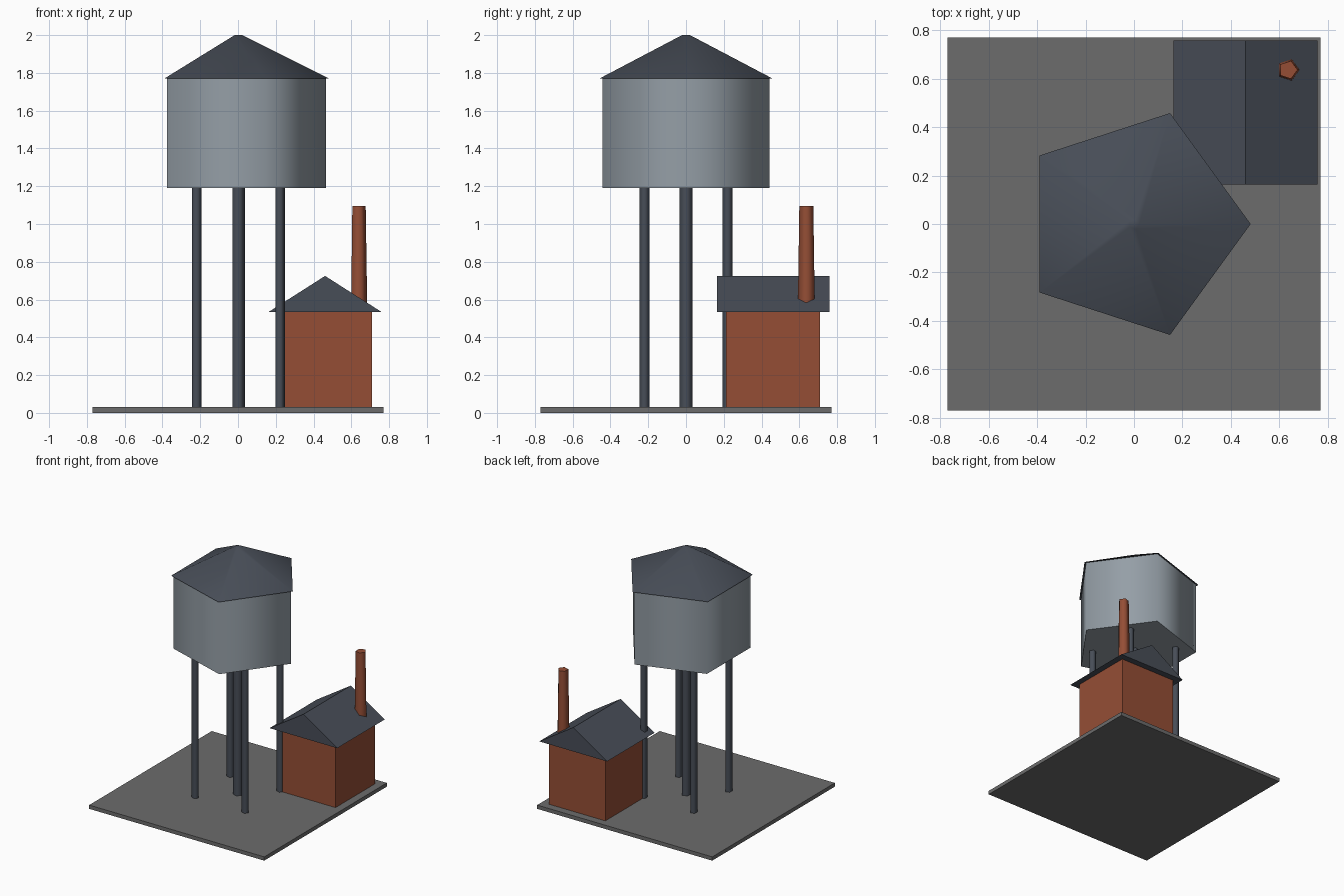
import bpy, bmesh, math
from mathutils import Matrix

if "Cube" in bpy.data.objects:
    bpy.data.objects.remove(bpy.data.objects["Cube"])


def material(name, rgb):
    mat = bpy.data.materials.new(name)
    mat.use_nodes = True
    mat.diffuse_color = (*rgb, 1)
    mat.node_tree.nodes["Principled BSDF"].inputs["Base Color"].default_value = (*rgb, 1)
    return mat


CONCRETE = material("concrete grey", (0.15, 0.15, 0.15))
BRICK = material("brick red", (0.3, 0.076, 0.036))
STEEL = material("tank steel", (0.3, 0.345, 0.385))
SLATE = material("dark slate", (0.064, 0.075, 0.096))


def finish(name, bm, mat, smooth=False):
    bmesh.ops.recalc_face_normals(bm, faces=bm.faces)
    mesh = bpy.data.meshes.new(name)
    bm.to_mesh(mesh)
    bm.free()
    mesh.materials.append(mat)
    obj = bpy.data.objects.new(name, mesh)
    bpy.context.collection.objects.link(obj)
    if smooth:
        bpy.ops.object.select_all(action='DESELECT')
        obj.select_set(True)
        bpy.context.view_layer.objects.active = obj
        bpy.ops.object.shade_smooth_by_angle(angle=math.radians(80))
    return obj


def box(name, mat, x, y, half, z0, z1):
    bm = bmesh.new()
    bmesh.ops.create_cube(bm, size=1)
    bmesh.ops.scale(bm, vec=(2 * half, 2 * half, z1 - z0), verts=bm.verts)
    bmesh.ops.translate(bm, vec=(x, y, (z0 + z1) / 2), verts=bm.verts)
    return finish(name, bm, mat)


def pentagon(name, mat, x, y, r0, r1, z0, z1):
    """Smooth five-sided column or cone with one corner towards +x."""
    bm = bmesh.new()
    bmesh.ops.create_cone(bm, cap_ends=True, segments=5, radius1=r0, radius2=r1, depth=z1 - z0)
    corner = max((v for v in bm.verts if v.co.z < 0), key=lambda v: v.co.x).co
    turn = Matrix.Rotation(-math.atan2(corner.y, corner.x), 3, 'Z')
    bmesh.ops.rotate(bm, matrix=turn, verts=bm.verts)
    bmesh.ops.translate(bm, vec=(x, y, (z0 + z1) / 2), verts=bm.verts)
    return finish(name, bm, mat, smooth=True)


def gable_roof(name, mat, x, y, half, z0, z1):
    """Solid triangular prism with its ridge along y."""
    bm = bmesh.new()
    outline = [(x - half, z0), (x + half, z0), (x, z1)]
    gable = bm.faces.new([bm.verts.new((px, y - half, pz)) for px, pz in outline])
    ext = bmesh.ops.extrude_face_region(bm, geom=[gable], use_keep_orig=True)
    back = [g for g in ext["geom"] if isinstance(g, bmesh.types.BMVert)]
    bmesh.ops.translate(bm, vec=(0, 2 * half, 0), verts=back)
    return finish(name, bm, mat)


# Ground slab
box("ground_slab", CONCRETE, 0, 0, 0.77, 0, 0.03)

# Water tower: legs, central pipe, tank and roof
for side, sx in (("left", 1), ("right", -1)):
    for end, sy in (("front", -1), ("back", 1)):
        pentagon(f"{end}_{side}_leg", SLATE, 0.22 * sx, 0.22 * sy, 0.0275, 0.0275, 0.02, 1.2)
pentagon("central_pipe", SLATE, 0, 0, 0.037, 0.037, 0.02, 1.2)
pentagon("water_tank", STEEL, 0, 0, 0.465, 0.465, 1.19, 1.775)
pentagon("tank_roof", SLATE, 0, 0, 0.482, 0.022, 1.77, 2.0)

# Pump house: walls, gable roof and tapered chimney
box("house_walls", BRICK, 0.461, 0.461, 0.248, 0.02, 0.537)
gable_roof("house_roof", SLATE, 0.461, 0.461, 0.298, 0.535, 0.725)
pentagon("chimney", BRICK, 0.637, 0.637, 0.048, 0.039, 0.5, 1.095)
